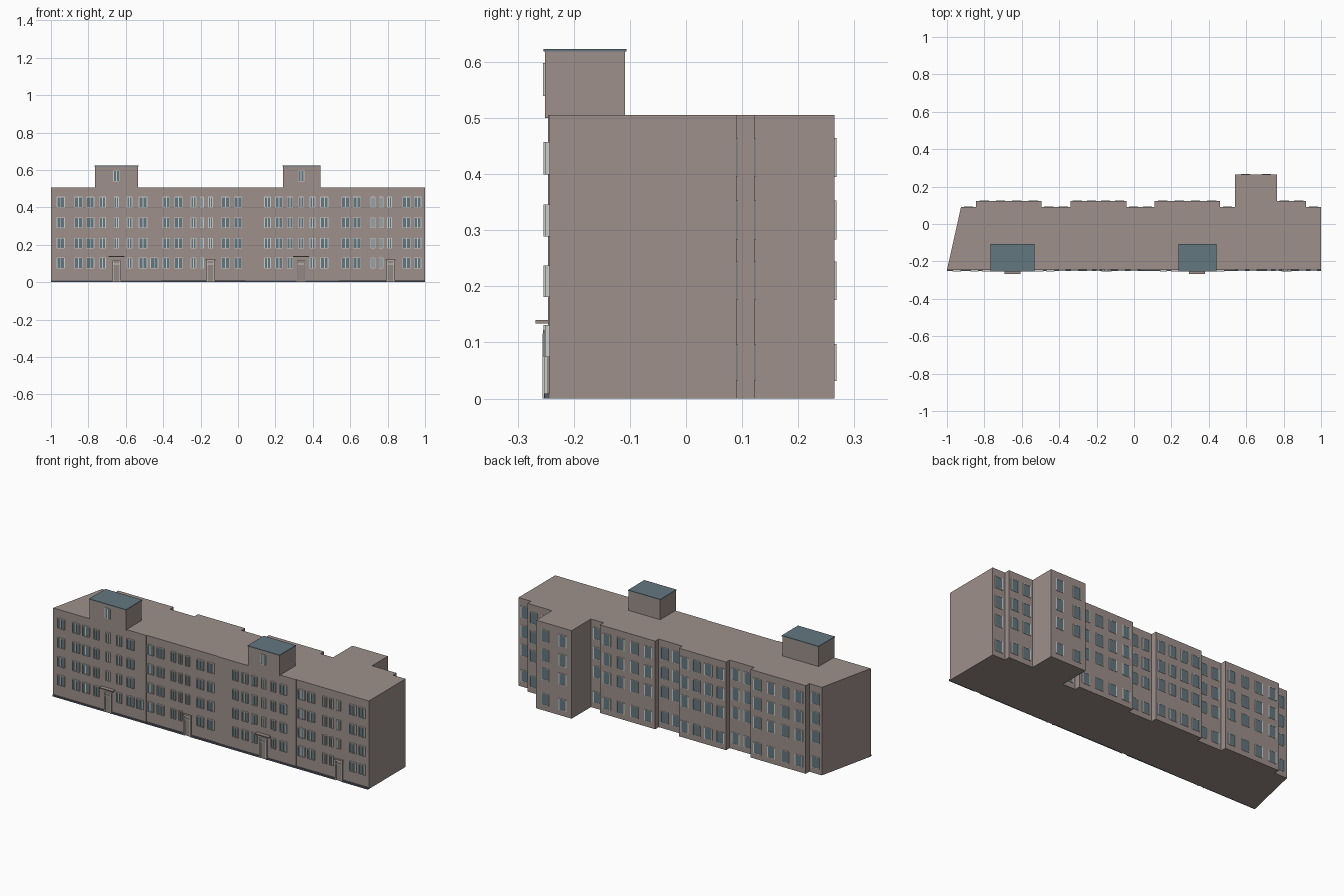
import bpy, bmesh

if "Cube" in bpy.data.objects:
    bpy.data.objects.remove(bpy.data.objects["Cube"])


def material(name, rgb):
    m = bpy.data.materials.new(name)
    m.diffuse_color = (*rgb, 1)
    m.use_nodes = True
    m.node_tree.nodes["Principled BSDF"].inputs["Base Color"].default_value = m.diffuse_color
    return m


WALL = material("warm grey wall", (0.34, 0.28, 0.26))
GLASS = material("blue grey", (0.125, 0.185, 0.215))
FRAME = material("pale frame", (0.60, 0.61, 0.59))
DOOR = material("door taupe", (0.30, 0.25, 0.225))
BASE = material("dark plinth", (0.09, 0.10, 0.13))


def finish(name, bm, mat):
    bmesh.ops.recalc_face_normals(bm, faces=bm.faces)
    me = bpy.data.meshes.new(name)
    bm.to_mesh(me)
    bm.free()
    me.materials.append(mat)
    ob = bpy.data.objects.new(name, me)
    bpy.context.collection.objects.link(ob)
    return ob


def box(bm, x0, x1, y0, y1, z0, z1):
    v = [bm.verts.new((x, y, z)) for z in (z0, z1)
         for x, y in ((x0, y0), (x1, y0), (x1, y1), (x0, y1))]
    for f in ((0, 1, 2, 3), (4, 5, 6, 7), (0, 1, 5, 4),
              (1, 2, 6, 5), (2, 3, 7, 6), (3, 0, 4, 7)):
        bm.faces.new([v[i] for i in f])


# Main block: stepped front, projecting bays at the back
FRONT = [(-1, -0.41, -0.246), (-0.41, 0.04, -0.243),
         (0.04, 0.54, -0.246), (0.54, 1, -0.243)]
BAYS = [(0.765, 0.92, 0.122), (0.54, 0.765, 0.265), (0.11, 0.46, 0.122),
        (-0.34, -0.04, 0.122), (-0.845, -0.495, 0.122)]
BACK = 0.09
outline = [(x, y) for a, b, y in FRONT for x in (a, b)] + [(1, BACK)]
for a, b, y in BAYS:
    outline += [(b, BACK), (b, y), (a, y), (a, BACK)]
outline.append((-0.925, BACK))
clean = []
for p in outline:  # adjoining bays share one corner
    if clean and clean[-1] == p:
        clean.pop()
    else:
        clean.append(p)
bm = bmesh.new()
low = [bm.verts.new((x, y, 0)) for x, y in clean]
high = [bm.verts.new((x, y, 0.505)) for x, y in clean]
bm.faces.new(low)
bm.faces.new(high)
for i in range(len(low)):
    j = (i + 1) % len(low)
    bm.faces.new((low[i], low[j], high[j], high[i]))
finish("main_block", bm, WALL)

# Roof towers with flat caps
towers, caps = bmesh.new(), bmesh.new()
for a, b in ((-0.765, -0.535), (0.24, 0.44)):
    box(towers, a, b, -0.251, -0.109, 0.5, 0.619)
    box(caps, a - 0.002, b + 0.002, -0.254, -0.106, 0.618, 0.623)
finish("roof_towers", towers, WALL)
finish("tower_caps", caps, GLASS)

glass, frames = bmesh.new(), bmesh.new()


def window(x, w, z0, z1, wall, out, bar=0.0045, mullion=True, depth=0.008):
    """Glazed plate with a raised frame; out is -1 for front, 1 for back."""
    g = sorted((wall, wall + out * depth * 0.5))
    f = sorted((wall, wall + out * depth))
    a, b = x - w / 2, x + w / 2
    box(glass, a, b, *g, z0, z1)
    box(frames, a - bar / 2, a + bar / 2, *f, z0, z1)
    box(frames, b - bar / 2, b + bar / 2, *f, z0, z1)
    box(frames, a, b, *f, z0 - 0.001, z0 + 0.002)
    box(frames, a, b, *f, z1 - 0.002, z1 + 0.001)
    if mullion:
        box(frames, x - bar / 2, x + bar / 2, *f, z0, z1)


def front_y(x):
    return next(y for a, b, y in FRONT if a <= x <= b)


# Front windows: columns as (x, width), four storeys
COLS = [(-0.948, .04), (-0.853, .04), (-0.79, .042), (-0.724, .03),
        (-0.65, .024), (-0.58, .028), (-0.508, .042), (-0.383, .036),
        (-0.318, .04), (-0.238, .026), (-0.193, .017), (-0.147, .022),
        (-0.067, .04), (0.0, .04), (0.158, .032), (0.219, .036),
        (0.278, .03), (0.337, .024), (0.398, .026), (0.462, .04),
        (0.575, .04), (0.636, .04), (0.722, .022), (0.765, .02),
        (0.81, .02), (0.901, .04), (0.96, .036)]
ROWS = [(0.075, 0.130), (0.182, 0.236), (0.290, 0.345), (0.400, 0.456)]
DOORS = [-0.65, -0.147, 0.337, 0.815]
for x, w in COLS:
    for i, (z0, z1) in enumerate(ROWS):
        if i == 0 and min(abs(x - d) for d in DOORS) < 0.01:
            continue
        window(x, w, z0, z1, front_y(x), -1)
window(-0.448, .04, *ROWS[0], front_y(-0.448), -1)
for x in (-0.65, 0.337):
    window(x, 0.03, 0.54, 0.597, -0.251, -1, depth=0.004)

# Back windows: evenly spaced columns on every wall stretch
BACK_ROWS = [(0.032, 0.096), (0.177, 0.243), (0.284, 0.352), (0.396, 0.463)]
STRETCHES = [(a, b, y, 2 if b - a < 0.25 else 4) for a, b, y in BAYS]
STRETCHES += [(0.92, 1, BACK, 1), (0.46, 0.54, BACK, 1), (-0.04, 0.11, BACK, 2),
              (-0.495, -0.34, BACK, 2), (-0.925, -0.845, BACK, 1)]
for a, b, y, n in STRETCHES:
    for k in range(n):
        x = a + (b - a) * (k + 0.5) / n
        for z0, z1 in BACK_ROWS:
            window(x, 0.045, z0, z1, y, 1, 0.005, False, 0.003)

# Entrance doors with pale surrounds, and canopies over two of them
doors, canopies = bmesh.new(), bmesh.new()
for i, x in enumerate(DOORS):
    y = front_y(x)
    box(doors, x - 0.022, x + 0.022, y - 0.005, y, 0.0, 0.115)
    for s in (-1, 1):
        box(frames, x + s * 0.019 - 0.003, x + s * 0.019 + 0.003,
            y - 0.01, y, 0, 0.115)
    box(frames, x - 0.022, x + 0.022, y - 0.01, y, 0.094, 0.099)
    box(frames, x - 0.022, x + 0.022, y - 0.01, y, 0.112, 0.116)
    if i % 2 == 0:
        box(canopies, x - 0.043, x + 0.043, -0.268, y, 0.134, 0.140)
    else:
        box(canopies, x - 0.026, x + 0.026, y - 0.012, y, 0.117, 0.122)
finish("doors", doors, DOOR)
finish("canopies", canopies, WALL)
finish("window_glass", glass, GLASS)
finish("window_and_door_frames", frames, FRAME)

# Low plinth along the front, broken at the doors
plinth = bmesh.new()
edges = [-1] + [e for d in DOORS for e in (d - 0.023, d + 0.023)] + [1]
for a, b in zip(edges[::2], edges[1::2]):
    box(plinth, a, b, -0.252, -0.242, 0, 0.009)
finish("front_plinth", plinth, BASE)
